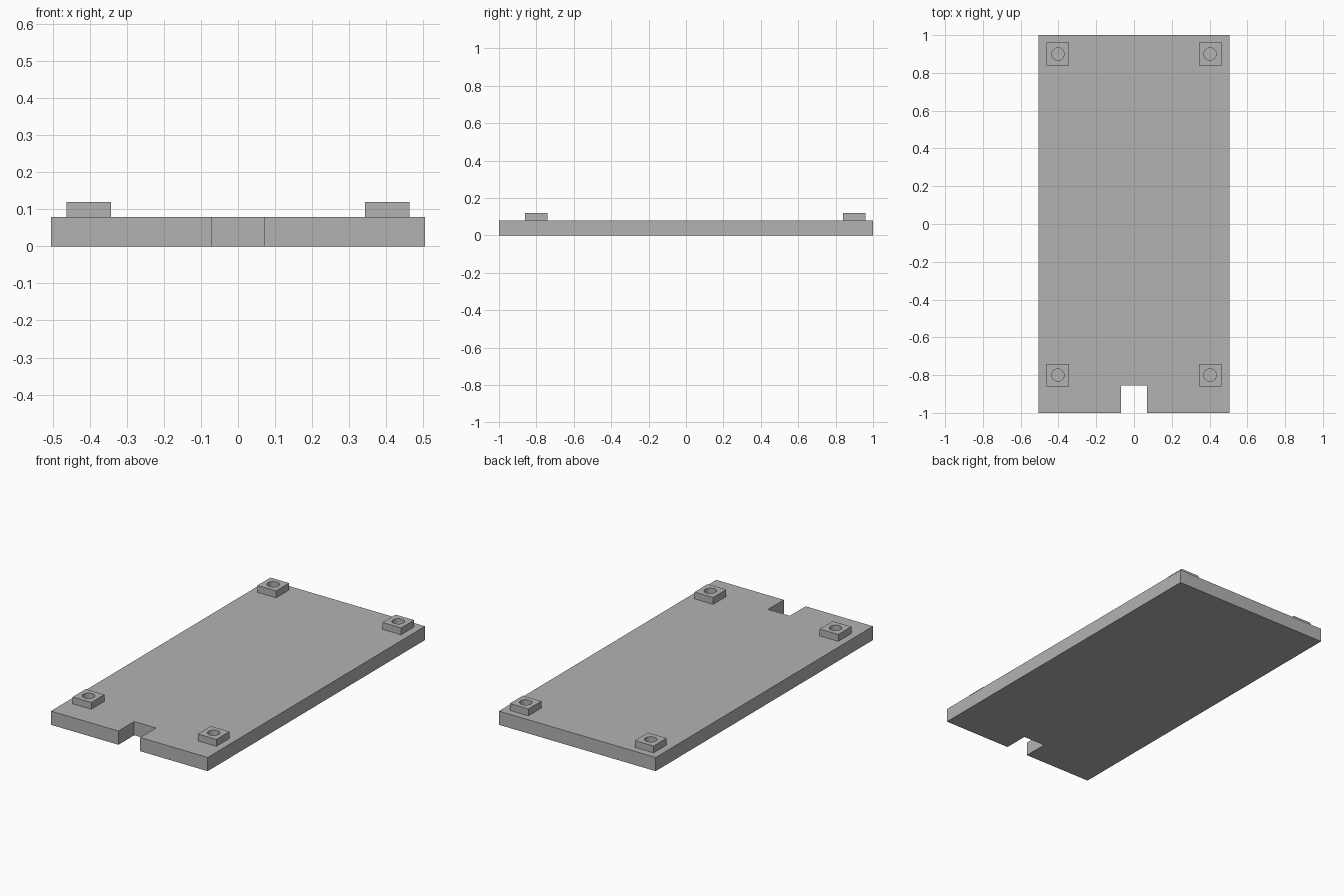
import bpy, bmesh, math

cube = bpy.data.objects.get("Cube")
if cube:
    bpy.data.objects.remove(cube, do_unlink=True)

PLATE_TOP, PAD_TOP = 0.08, 0.12
HALF_W, HALF_L = 0.505, 1.0
PAD_HALF, HOLE_R = 0.06, 0.033

grey = bpy.data.materials.new("light grey")
grey.use_nodes = True
grey.diffuse_color = (0.45, 0.45, 0.45, 1)
grey.node_tree.nodes["Principled BSDF"].inputs["Base Color"].default_value = grey.diffuse_color


def extruded(name, outlines, z0, z1, location=(0, 0)):
    """Solid from flat outlines; inner outlines become holes."""
    curve = bpy.data.curves.new(name, "CURVE")
    curve.dimensions = "2D"
    curve.fill_mode = "BOTH"
    curve.extrude = (z1 - z0) / 2
    for outline in outlines:
        spline = curve.splines.new("POLY")
        spline.points.add(len(outline) - 1)
        for point, (x, y) in zip(spline.points, outline):
            point.co = (x, y, 0, 1)
        spline.use_cyclic_u = True
    obj = bpy.data.objects.new(name, curve)
    obj.location = (*location, (z0 + z1) / 2)
    bpy.context.collection.objects.link(obj)
    bpy.ops.object.select_all(action="DESELECT")
    obj.select_set(True)
    bpy.context.view_layer.objects.active = obj
    bpy.ops.object.convert(target="MESH")
    obj = bpy.context.object
    obj.name = name

    # Weld the caps to the walls
    bm = bmesh.new()
    bm.from_mesh(obj.data)
    bmesh.ops.remove_doubles(bm, verts=bm.verts, dist=0.0001)
    bmesh.ops.recalc_face_normals(bm, faces=bm.faces)
    bm.to_mesh(obj.data)
    bm.free()
    obj.data.materials.clear()
    obj.data.materials.append(grey)
    bpy.ops.object.shade_smooth_by_angle(angle=math.radians(30))
    return obj


# Base plate with a notch in the front edge
half_profile = [(0.07, -0.855), (0.07, -HALF_L), (HALF_W, -HALF_L), (HALF_W, HALF_L)]
plate = half_profile + [(-x, y) for x, y in reversed(half_profile)]
extruded("base_plate", [plate], 0, PLATE_TOP)

# Square mounting pads with round screw holes
square = [(-PAD_HALF, -PAD_HALF), (PAD_HALF, -PAD_HALF), (PAD_HALF, PAD_HALF), (-PAD_HALF, PAD_HALF)]
angles = [math.tau * i / 32 for i in range(32)]
hole = [(HOLE_R * math.cos(a), HOLE_R * math.sin(a)) for a in angles]
for end, y in (("front", -0.8), ("back", 0.9)):
    for side, x in (("left", 0.403), ("right", -0.403)):
        extruded(f"{end}_{side}_pad", [square, hole], PLATE_TOP, PAD_TOP, (x, y))
